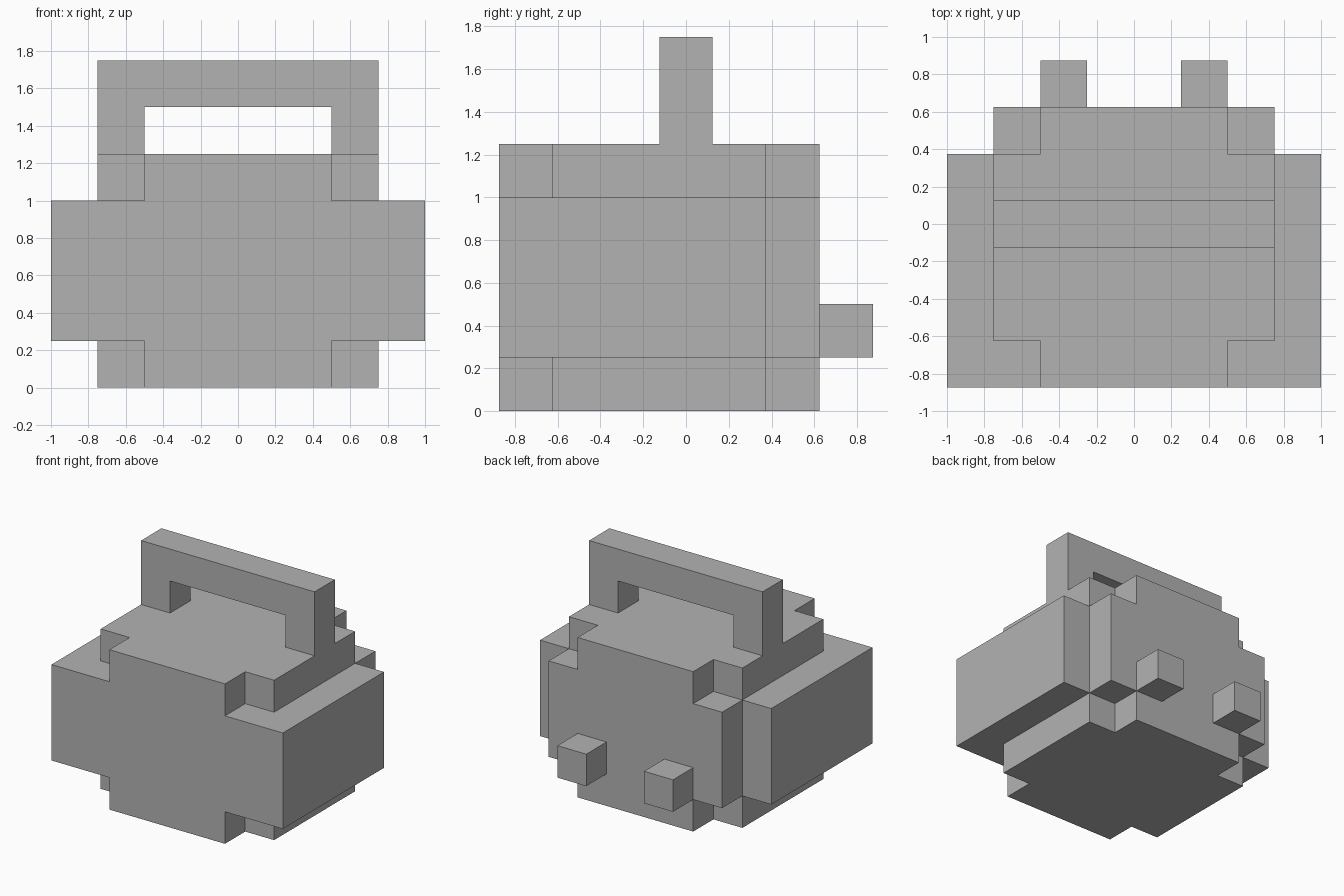
import bpy
import bmesh
from mathutils import Matrix, Vector

cube = bpy.data.objects.get("Cube")
if cube:
    bpy.data.objects.remove(cube, do_unlink=True)

U = 0.25         # one block
SHIFT_Y = -0.125  # body sits forward of centre, knobs balance it

grey = bpy.data.materials.new("plain grey")
grey.use_nodes = True
colour = (0.45, 0.45, 0.45, 1)
grey.diffuse_color = colour
grey.node_tree.nodes["Principled BSDF"].inputs["Base Color"].default_value = colour


def add_object(name, bm):
    bmesh.ops.recalc_face_normals(bm, faces=bm.faces)
    mesh = bpy.data.meshes.new(name)
    bm.to_mesh(mesh)
    bm.free()
    mesh.materials.append(grey)
    obj = bpy.data.objects.new(name, mesh)
    bpy.context.collection.objects.link(obj)
    return obj


def slab(name, half, to_point, depth):
    """Extrude an outline given by its +x half, in blocks."""
    outline = half + [(-x, v) for x, v in reversed(half)]
    bm = bmesh.new()
    face = bm.faces.new([bm.verts.new(to_point(x, v)) for x, v in outline])
    ext = bmesh.ops.extrude_face_region(bm, geom=[face])
    verts = [e for e in ext["geom"] if isinstance(e, bmesh.types.BMVert)]
    bmesh.ops.translate(bm, verts=verts, vec=depth)
    return add_object(name, bm)


def layer(name, half, z0, z1):
    return slab(name, half,
                lambda x, y: Vector((x * U, y * U + SHIFT_Y, z0 * U)),
                Vector((0, 0, (z1 - z0) * U)))


# Body: wide middle with narrower notched base and lid
notched = [(2, -3), (2, -2), (3, -2), (3, 2), (2, 2), (2, 3)]
layer("base", notched, 0, 1)
layer("body", [(4, -3), (4, 2), (3, 2), (3, 3)], 1, 4)
layer("lid", notched, 4, 5)

# Arched carrying handle
slab("handle", [(2, 6), (2, 5), (3, 5), (3, 7)],
     lambda x, z: Vector((x * U, -U / 2, z * U)), Vector((0, U, 0)))

# Two small knobs on the back
for side, s in (("left", 1), ("right", -1)):
    bm = bmesh.new()
    bmesh.ops.create_cube(bm, size=U, matrix=Matrix.Translation(
        (s * 1.5 * U, 3 * U, 1.5 * U)))
    add_object("back_knob_" + side, bm)
